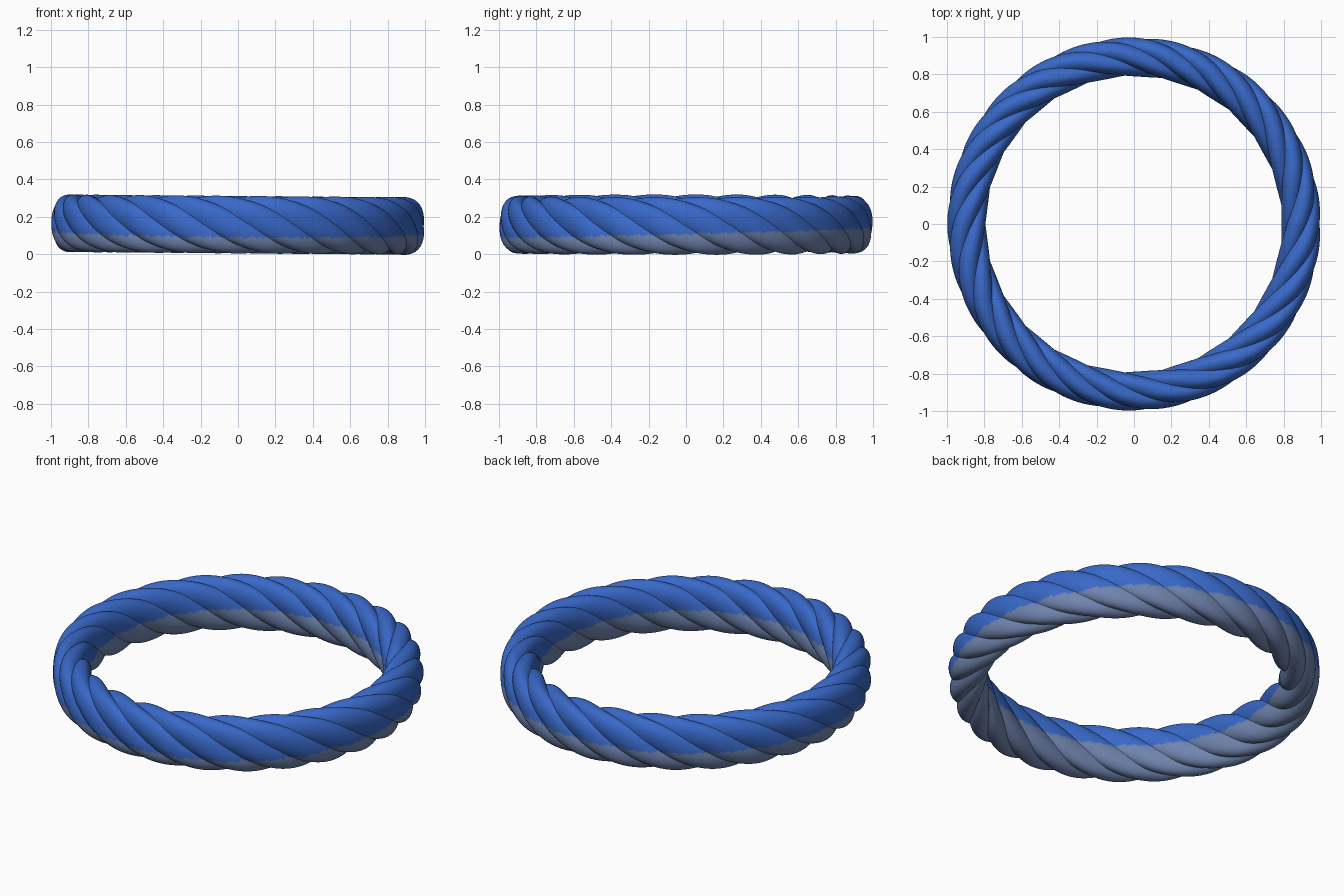
import bpy, math

if "Cube" in bpy.data.objects:
    bpy.data.objects.remove(bpy.data.objects["Cube"])

STRANDS, CROSSINGS = 5, 25      # strands in the rope, ridges seen around the ring
NU, NV = 480, 80                # steps around the ring, steps around the rope
RING, HALF_W, HALF_H, MID = 0.893, 0.105, 0.154, 0.158


def material(name, rgb):
    m = bpy.data.materials.new(name)
    m.diffuse_color = (*rgb, 1)
    m.use_nodes = True
    m.node_tree.nodes["Principled BSDF"].inputs["Base Color"].default_value = m.diffuse_color
    return m


def rope_point(i, j):
    theta = 2 * math.pi * i / NU
    phi = 2 * math.pi * j / NV - CROSSINGS / STRANDS * theta
    # rounded strand with a sharp groove on both sides
    t = 2 * ((j * STRANDS / NV) % 1) - 1
    bump = 1 - 0.17 * t * t
    # slightly squared oval section
    c, s = math.cos(phi), math.sin(phi)
    k = bump / (abs(c) ** 2.4 + abs(s) ** 2.4) ** (1 / 2.4)
    r = RING + HALF_W * k * c
    x, y = r * math.cos(theta), r * math.sin(theta)
    return (x, y, MID + HALF_H * k * s - 0.008 * x)


# twisted rope ring
verts = [rope_point(i, j) for i in range(NU) for j in range(NV)]
faces = []
for i in range(NU):
    for j in range(NV):
        a, b = i, (i + 1) % NU
        n = (j + 1) % NV
        faces.append((a * NV + j, b * NV + j, b * NV + n, a * NV + n))
mesh = bpy.data.meshes.new("rope_ring")
mesh.from_pydata(verts, [], faces)
ring = bpy.data.objects.new("rope_ring", mesh)
bpy.context.collection.objects.link(ring)

# blue top, greyish underside split along the sides
mesh.materials.append(material("rope blue", (0.04, 0.14, 0.58)))
mesh.materials.append(material("underside grey blue", (0.16, 0.23, 0.42)))
for p in mesh.polygons:
    x, y, z = p.center
    outer = min(1, max(0, (math.hypot(x, y) - 0.86) / 0.06))
    split = 0.16 * (1 - outer) + (0.115 + 0.025 * y) * outer - 0.008 * x
    p.material_index = 1 if z < split else 0

bpy.context.view_layer.objects.active = ring
ring.select_set(True)
bpy.ops.object.shade_smooth_by_angle(angle=math.radians(30))
